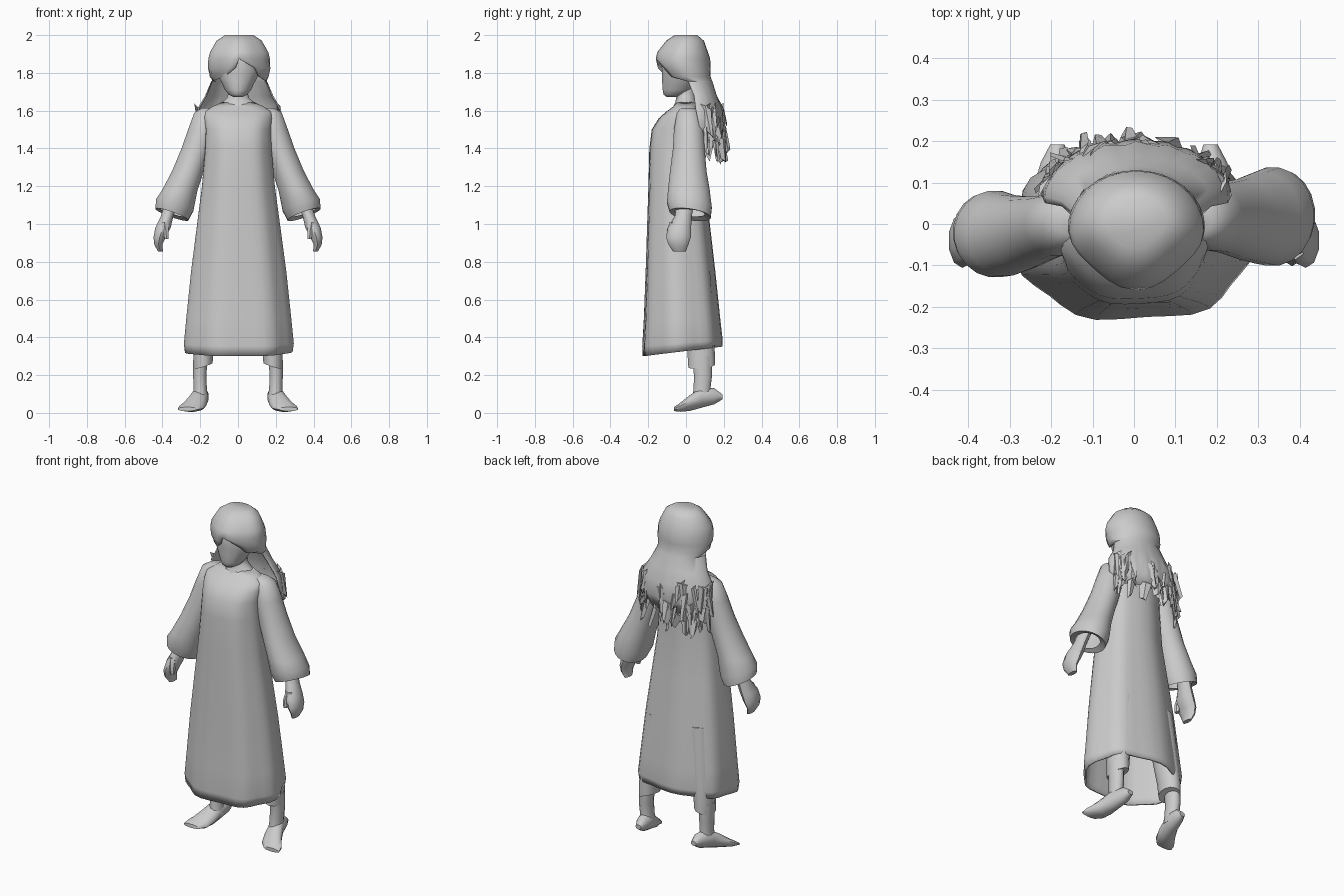
import bpy, bmesh, math, random
from mathutils import Vector

random.seed(4)
grey = bpy.data.materials.new("plain grey")
grey.diffuse_color = (0.6, 0.6, 0.6, 1)


def finish(name, bm, mirror=False, thick=0.0, angle=45):
    bmesh.ops.remove_doubles(bm, verts=bm.verts, dist=0.0004)
    bmesh.ops.recalc_face_normals(bm, faces=bm.faces)
    me = bpy.data.meshes.new(name)
    bm.to_mesh(me)
    bm.free()
    ob = bpy.data.objects.new(name, me)
    bpy.context.collection.objects.link(ob)
    me.materials.append(grey)
    bpy.ops.object.select_all(action='DESELECT')
    ob.select_set(True)
    bpy.context.view_layer.objects.active = ob
    bpy.ops.object.shade_smooth_by_angle(angle=math.radians(angle))
    if thick:
        m = ob.modifiers.new("thickness", 'SOLIDIFY')
        m.thickness, m.offset = thick, -1
    if mirror:
        ob.modifiers.new("mirror", 'MIRROR')
    return ob


def spow(v, p):
    return math.copysign(abs(v) ** p, v)


def bridge(bm, rows, closed=True):
    for a, b in zip(rows, rows[1:]):
        n = len(a)
        for i in range(n if closed else n - 1):
            j = (i + 1) % n
            bm.faces.new((a[i], a[j], b[j], b[i]))


def loft(name, rings, n=16, power=1.0, along='z', caps=(True, True), folds=0.0, **kw):
    """rings: (cx, cy, height, rx, ry[, tilt_x, tilt_y])"""
    bm = bmesh.new()
    rows = []
    for k, r in enumerate(rings):
        cx, cy, h, rx, ry = r[:5]
        tx, ty = r[5:7] if len(r) > 5 else (0, 0)
        row = []
        for i in range(n):
            a = 2 * math.pi * (i + 0.5) / n
            f = 1 + folds * k / len(rings) * math.cos(7 * a + 0.8)
            dx = rx * f * spow(math.cos(a), power)
            dy = ry * f * spow(math.sin(a), power)
            p = (cx + dx, cy + dy, h + tx * dx + ty * dy)
            if along == 'y':
                p = (p[0], p[2], p[1])
            row.append(bm.verts.new(p))
        rows.append(row)
    bridge(bm, rows)
    if caps[0]:
        bm.faces.new(rows[0])
    if caps[1]:
        bm.faces.new(rows[-1])
    return finish(name, bm, **kw)


# Long robe, open at the hem
loft("robe", [
    (0, 0.0, 1.645, 0.085, 0.05), (0, -0.003, 1.622, 0.135, 0.065),
    (0, -0.015, 1.595, 0.18, 0.09),
    (0, -0.03, 1.56, 0.18, 0.115), (0, -0.045, 1.50, 0.172, 0.137),
    (0, -0.05, 1.40, 0.175, 0.145), (0, -0.05, 1.20, 0.192, 0.15),
    (0, -0.042, 1.00, 0.218, 0.165), (0, -0.032, 0.75, 0.25, 0.183),
    (0, -0.024, 0.50, 0.275, 0.2), (0, -0.022, 0.37, 0.287, 0.21, 0, 0.08),
    (0, -0.022, 0.325, 0.28, 0.207, 0, 0.12)],
    n=36, power=0.86, caps=(False, False), folds=0.04, thick=0.01)

# Wide sleeves; the left one hangs a little further forward
sleeve = [
    (0.15, 0.01, 1.615, 0.04, 0.035), (0.17, 0.012, 1.59, 0.062, 0.06),
    (0.19, 0.015, 1.50, 0.075, 0.08), (0.22, 0.015, 1.40, 0.08, 0.085),
    (0.265, 0.012, 1.28, 0.085, 0.098), (0.308, 0.015, 1.18, 0.095, 0.112),
    (0.335, 0.018, 1.10, 0.1, 0.12, 0.3, -0.12),
    (0.35, 0.022, 1.05, 0.088, 0.11, 0.35, -0.15),
    (0.35, 0.02, 1.06, 0.06, 0.08, 0.3, -0.1)]
for side, sx, shift, slim in (("right", 1, 0, 1), ("left", -1, -0.042, 0.88)):
    rings = []
    for i, (cx, cy, z, rx, ry, *tilt) in enumerate(sleeve):
        f = min(1, i / 5)
        ry *= 1 + (slim - 1) * f
        tilt = (tilt[0] * sx, tilt[1]) if tilt else (0, 0)
        rings.append((cx * sx, cy + shift * f, z, rx, ry, *tilt))
    loft(side + "_sleeve", rings, n=20, caps=(True, False))

# Hands with thumbs
loft("hand", [
    (0.35, 0.0, 1.12, 0.035, 0.045), (0.376, -0.015, 1.04, 0.035, 0.045),
    (0.397, -0.035, 0.98, 0.043, 0.062), (0.415, -0.04, 0.93, 0.034, 0.066),
    (0.422, -0.04, 0.89, 0.022, 0.052), (0.41, -0.035, 0.855, 0.014, 0.034)],
    n=10, mirror=True)
loft("thumb", [
    (0.39, -0.06, 1.01, 0.022, 0.026), (0.382, -0.082, 0.965, 0.018, 0.02),
    (0.378, -0.085, 0.92, 0.012, 0.014)], n=6, mirror=True)

# Trousers, ankles and bare feet
loft("trouser_leg", [
    (0.13, 0.05, 0.75, 0.08, 0.08), (0.16, 0.07, 0.5, 0.07, 0.075),
    (0.183, 0.08, 0.32, 0.055, 0.075), (0.185, 0.083, 0.25, 0.052, 0.073, -0.3, 0.1)],
    n=12, mirror=True)
loft("ankle", [
    (0.2, 0.085, 0.30, 0.038, 0.054), (0.202, 0.09, 0.2, 0.037, 0.05),
    (0.2, 0.085, 0.13, 0.036, 0.046), (0.197, 0.085, 0.07, 0.042, 0.055)],
    n=12, mirror=True)
loft("foot", [
    (0.185, 0.085, 0.192, 0.018, 0.014), (0.19, 0.088, 0.15, 0.036, 0.044),
    (0.202, 0.08, 0.08, 0.046, 0.055), (0.222, 0.052, 0.02, 0.057, 0.043),
    (0.247, 0.03, -0.03, 0.066, 0.025), (0.268, 0.02, -0.063, 0.052, 0.011)],
    n=12, along='y', mirror=True)

# Neck and blank face
loft("neck", [
    (0, 0.0, 1.76, 0.055, 0.055), (0, 0.0, 1.69, 0.053, 0.05),
    (0, 0.0, 1.665, 0.062, 0.052), (0, 0.0, 1.64, 0.095, 0.058),
    (0, -0.005, 1.60, 0.13, 0.075)], n=14)
loft("head", [
    (0, -0.01, 1.95, 0.09, 0.09), (0, -0.02, 1.88, 0.125, 0.115),
    (0, -0.025, 1.80, 0.118, 0.103), (0, -0.032, 1.75, 0.09, 0.096),
    (0, -0.042, 1.71, 0.07, 0.083), (0, -0.06, 1.685, 0.05, 0.06),
    (0, -0.068, 1.672, 0.025, 0.035)], n=16)

# Hair: full crown, swept fringe, then a sheet spreading over the back
levels = [  # z, centre y, rx, ry, half span and turn in degrees
    (2.0, 0.0, 0.075, 0.06, 180, 0), (1.97, -0.005, 0.12, 0.1, 180, 0),
    (1.91, -0.018, 0.154, 0.134, 180, 0), (1.875, -0.016, 0.163, 0.144, 180, 0),
    (1.825, -0.01, 0.166, 0.14, 160, -13), (1.78, 0.0, 0.156, 0.13, 140, -8),
    (1.755, 0.025, 0.148, 0.115, 98, 0), (1.68, 0.05, 0.18, 0.113, 94, 0),
    (1.61, 0.06, 0.222, 0.135, 94, 0), (1.52, 0.065, 0.23, 0.138, 88, 0),
    (1.44, 0.06, 0.205, 0.125, 75, 0)]
bm = bmesh.new()
rows = []
for k, (z, cy, rx, ry, span, turn) in enumerate(levels):
    row = []
    for i in range(29):
        t = math.radians(span * (i / 14 - 1) + turn)
        slim = 0.9 + 0.1 * math.cos(2 * t) ** 2 if math.cos(t) < 0 else 1
        wave = 1 + 0.035 * math.cos(i * 2.1 + k) if k > 7 else 1
        row.append(bm.verts.new((0.006 + rx * slim * math.sin(t),
                                 cy + ry * wave * slim * math.cos(t), z)))
    rows.append(row)
bridge(bm, rows, closed=False)
bm.faces.new(rows[0][:-1])
finish("hair", bm, thick=0.008)

# Ragged hair ends: wide twisted flakes tapering downwards
bm = bmesh.new()
for k in range(50):
    t = math.radians(random.uniform(-80, 80))
    out = Vector((math.sin(t), math.cos(t), 0))
    side = Vector((math.cos(t), -math.sin(t), 0))
    side = (side + out * random.uniform(-0.7, 0.7)).normalized()
    z = random.uniform(1.44, 1.63)
    root = Vector((0.222 * math.sin(t), 0.06 + 0.133 * math.cos(t), z))
    w = random.uniform(0.014, 0.036)
    tip = root + out * random.uniform(-0.005, 0.035) * math.cos(t) + side * random.uniform(-0.03, 0.03)
    tip.z = max(1.335, z - random.uniform(0.06, 0.16))
    slant = Vector((0, 0, random.uniform(-0.025, 0.025)))
    a, b = ((bm.verts.new(p - side * u + slant), bm.verts.new(p + side * u - slant),
             bm.verts.new(p + out * 0.012))
            for p, u in ((root, w), (tip, w * 0.5)))
    bridge(bm, [a, b])
    bm.faces.new(a)
    bm.faces.new(b)
finish("hair_ends", bm, angle=20)
